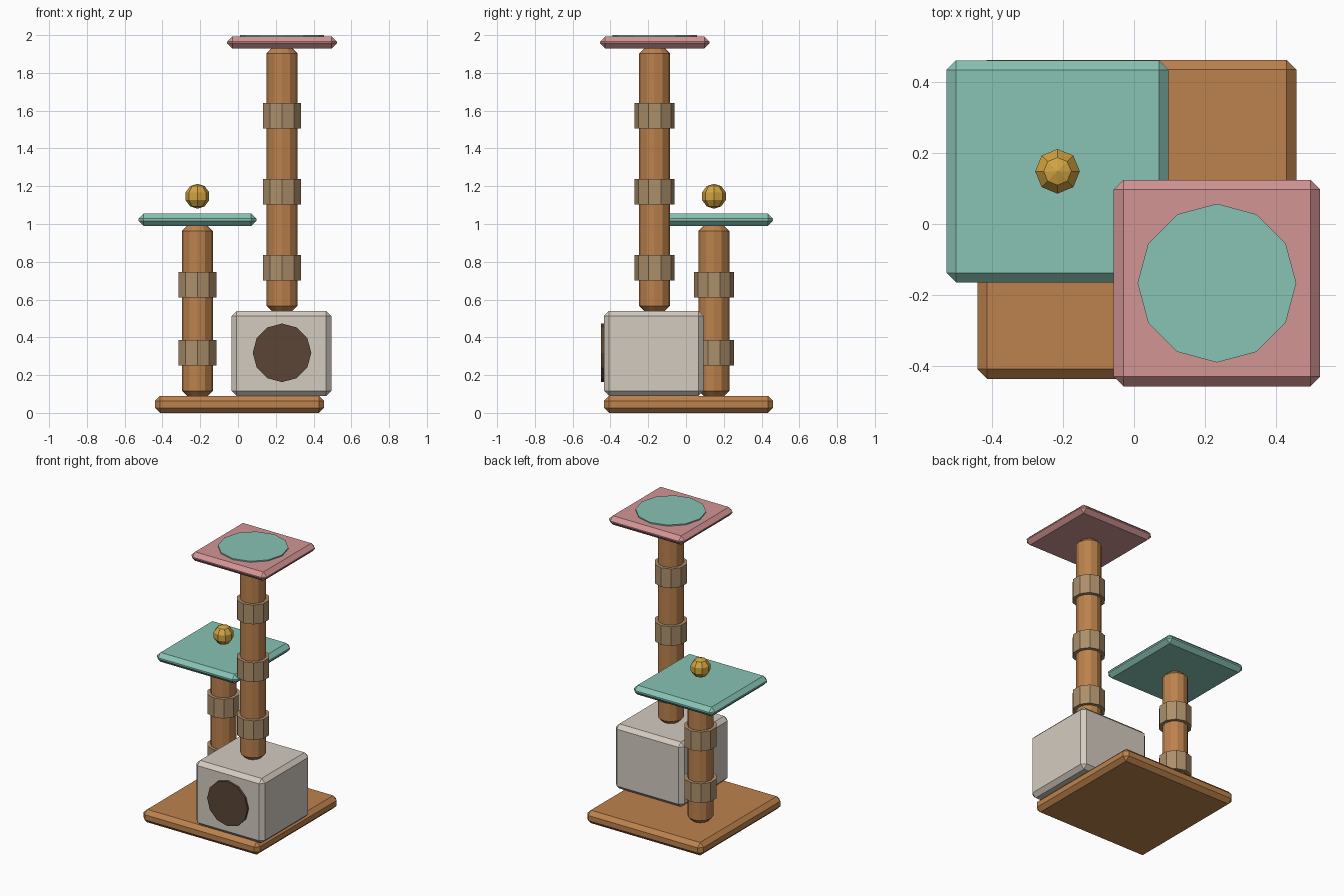
import bpy, bmesh, math
from mathutils import Matrix

if "Cube" in bpy.data.objects:
    bpy.data.objects.remove(bpy.data.objects["Cube"])


def mat(name, rgb):
    m = bpy.data.materials.new(name)
    lin = [((c / 255 + 0.055) / 1.055) ** 2.4 for c in rgb]
    m.diffuse_color = (*lin, 1)
    m.use_nodes = True
    m.node_tree.nodes["Principled BSDF"].inputs["Base Color"].default_value = m.diffuse_color
    return m


WOOD = mat("wood brown", (188, 130, 77))
ROPE = mat("rope tan", (172, 143, 107))
TEAL = mat("teal", (136, 194, 180))
PINK = mat("pink", (212, 149, 149))
BEIGE = mat("beige", (212, 203, 192))
DARK = mat("dark brown", (90, 69, 53))
GOLD = mat("gold", (210, 164, 66))


def finish(name, bm, material):
    bmesh.ops.recalc_face_normals(bm, faces=bm.faces)
    me = bpy.data.meshes.new(name)
    bm.to_mesh(me)
    bm.free()
    me.materials.append(material)
    ob = bpy.data.objects.new(name, me)
    bpy.context.collection.objects.link(ob)
    return ob


def slab(name, x, y, z0, z1, half, material, bevel=0.027):
    """Square block with chamfered edges."""
    bm = bmesh.new()
    m = Matrix.Translation((x, y, (z0 + z1) / 2)) @ Matrix.Diagonal((2 * half, 2 * half, z1 - z0, 1))
    bmesh.ops.create_cube(bm, size=1, matrix=m)
    bmesh.ops.bevel(bm, geom=bm.edges[:], offset=bevel, segments=1,
                    profile=0.5, affect='EDGES')
    return finish(name, bm, material)


def lathe(name, profile, sides, material, matrix):
    """Closed prism from (radius, height) rings; first vertex lies on +y."""
    bm = bmesh.new()
    rings = []
    for r, h in profile:
        rings.append([bm.verts.new((r * math.sin(2 * math.pi * i / sides),
                                    r * math.cos(2 * math.pi * i / sides), h))
                      for i in range(sides)])
    for a, b in zip(rings, rings[1:]):
        for i in range(sides):
            j = (i + 1) % sides
            bm.faces.new((a[i], a[j], b[j], b[i]))
    bm.faces.new(rings[0])
    bm.faces.new(rings[-1])
    bm.transform(matrix)
    return finish(name, bm, material)


def post(name, x, y, z0, z1, wraps):
    """Twelve-sided post with chamfered ends and ten-sided rope wraps."""
    r, c = 0.082, 0.027
    at = Matrix.Translation((x, y, 0))
    lathe(name, [(r - c, z0), (r, z0 + c), (r, z1 - c), (r - c, z1)], 12, WOOD, at)
    for i, z in enumerate(wraps):
        lathe(f"{name}_rope_wrap_{i + 1}", [(0.106, z - 0.067), (0.106, z + 0.067)],
              10, ROPE, at)


LX, LY = -0.215, 0.148   # short post
RX, RY = 0.233, -0.166   # tall post

# Base and hiding box
slab("base", 0.008, 0.013, 0, 0.09, 0.448, WOOD)
slab("hiding_box", 0.23, -0.171, 0.09, 0.54, 0.264, BEIGE)
lathe("box_entrance", [(0.155, 0), (0.155, 0.017)], 12, DARK,
      Matrix.Translation((RX, -0.434, 0.318)) @ Matrix.Rotation(math.pi / 2, 4, 'X'))

# Posts with rope wraps
post("short_post", LX, LY, 0.09, 0.99, (0.318, 0.678))
post("tall_post", RX, RY, 0.54, 1.93, (0.768, 1.171, 1.573))

# Platforms and cushion
slab("middle_platform", LX, LY, 0.99, 1.055, 0.312, TEAL)
slab("top_platform", RX, RY, 1.93, 1.992, 0.29, PINK)
lathe("top_cushion", [(0.223, 1.988), (0.223, 2.0)], 12, TEAL,
      Matrix.Translation((RX, RY, 0)))

# Toy ball hovering over the middle platform
bm = bmesh.new()
bmesh.ops.create_uvsphere(bm, u_segments=8, v_segments=5, radius=0.066,
                          matrix=Matrix.Translation((LX, LY, 1.147)))
finish("toy_ball", bm, GOLD)
